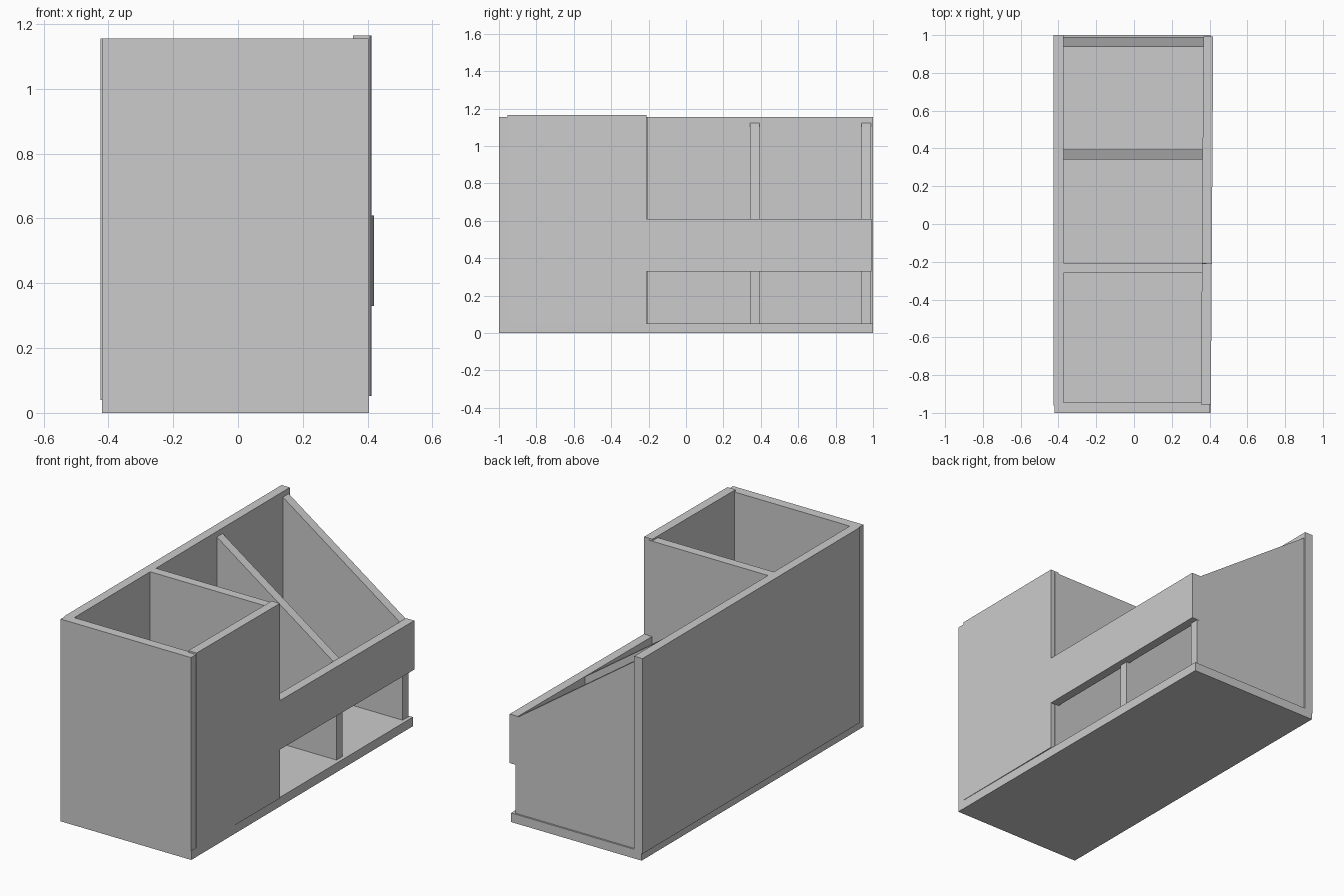
import bpy
import bmesh
from mathutils import Vector

cube = bpy.data.objects.get("Cube")
if cube:
    bpy.data.objects.remove(cube, do_unlink=True)

grey = bpy.data.materials.new("light grey")
grey.use_nodes = True
colour = (0.6, 0.6, 0.6, 1)
grey.diffuse_color = colour
grey.node_tree.nodes["Principled BSDF"].inputs["Base Color"].default_value = colour


def board(name, outline, offset):
    """Flat board: a 3D outline extruded along an offset."""
    bm = bmesh.new()
    face = bm.faces.new([bm.verts.new(p) for p in outline])
    result = bmesh.ops.extrude_face_region(bm, geom=[face])
    moved = [v for v in result["geom"] if isinstance(v, bmesh.types.BMVert)]
    bmesh.ops.translate(bm, verts=moved, vec=Vector(offset))
    bmesh.ops.recalc_face_normals(bm, faces=bm.faces)
    mesh = bpy.data.meshes.new(name)
    bm.to_mesh(mesh)
    bm.free()
    mesh.materials.append(grey)
    obj = bpy.data.objects.new(name, mesh)
    bpy.context.collection.objects.link(obj)
    return obj


def box(name, x0, x1, y0, y1, z0, z1):
    return board(name, [(x0, y0, z0), (x1, y0, z0), (x1, y1, z0), (x0, y1, z0)],
                 (0, 0, z1 - z0))


T = 0.052     # board thickness
TOP = 1.155   # height of the tall walls

# Floor and tall walls
box("base", -0.42, 0.405, -1, 1, 0, T)
box("left_wall", -0.425, -0.373, -0.96, 1, 0.04, TOP)
box("front_wall", -0.42, 0.403, -1, -0.945, T, TOP)
box("middle_wall", -0.375, 0.385, -0.26, -0.207, T, TOP)

# Sloping dividers behind the tall compartment
for name, y in (("middle_divider", 0.342), ("back_divider", 0.938)):
    board(name, [(-0.375, y, T), (0.383, y, T), (0.383, y, 0.595), (-0.375, y, 1.125)],
          (0, T, 0))

# Right panel with a narrow band along the open shelves, set slightly askew
profile = [(-0.955, T), (-0.21, T), (-0.21, 0.33), (0.992, 0.33),
           (0.992, 0.61), (-0.21, 0.61), (-0.21, 1.165), (-0.955, 1.165)]
board("right_panel", [(0.361 + 0.0065 * y, y, z) for y, z in profile], (T, 0, 0))
